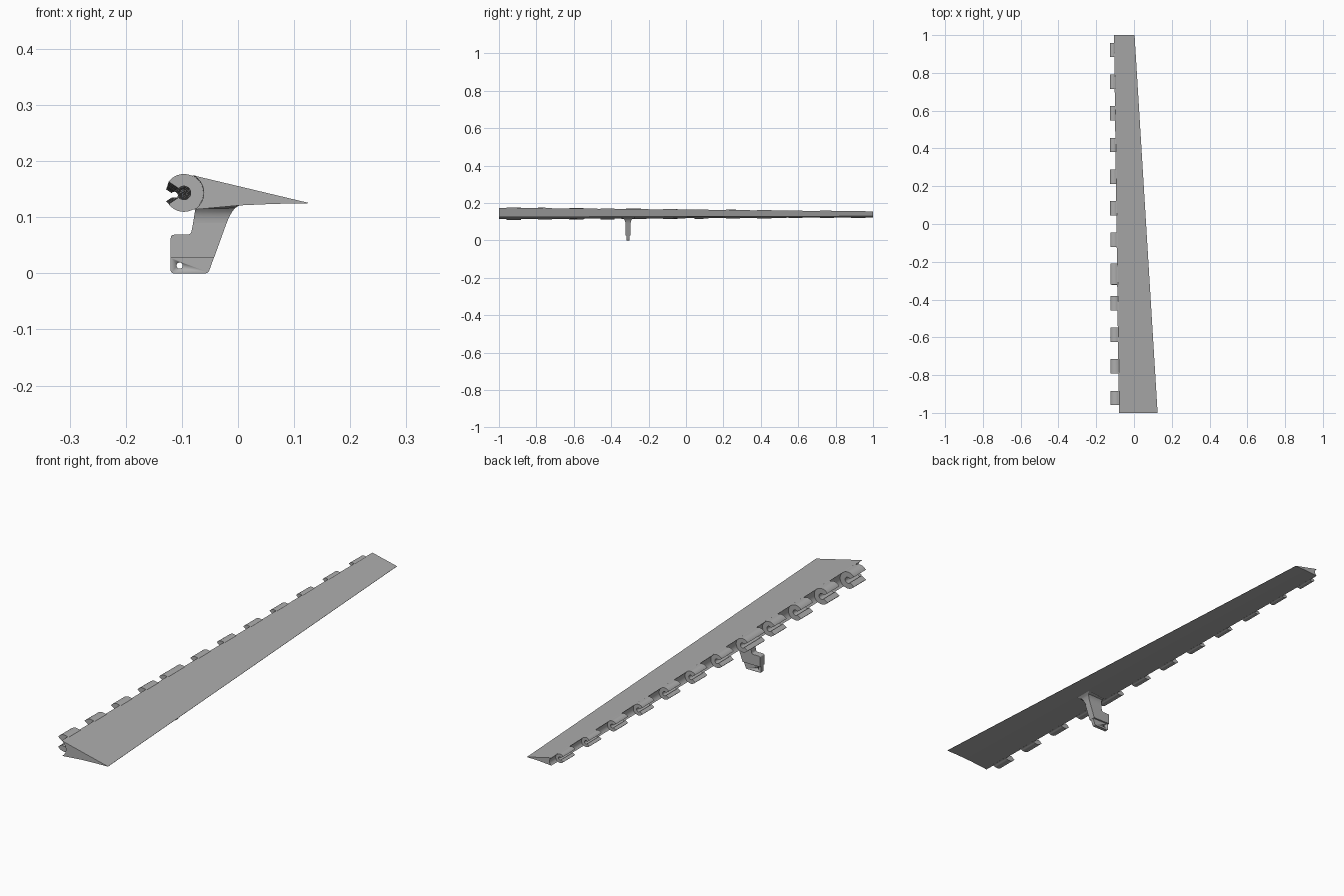
import bpy, bmesh
from math import sin, cos, radians
from mathutils import Vector

old = bpy.data.objects.get("Cube")
if old:
    bpy.data.objects.remove(old)

grey = bpy.data.materials.new("plain grey")
grey.use_nodes = True
grey.diffuse_color = (0.42, 0.42, 0.42, 1)
grey.node_tree.nodes["Principled BSDF"].inputs["Base Color"].default_value = (0.42, 0.42, 0.42, 1)


def loft(name, rings):
    """Skin closed rings of points and cap both ends."""
    bm = bmesh.new()
    loops = [[bm.verts.new(p) for p in ring] for ring in rings]
    n = len(loops[0])
    for a, b in zip(loops, loops[1:]):
        for i in range(n):
            j = (i + 1) % n
            bm.faces.new((a[i], a[j], b[j], b[i]))
    bm.faces.new(loops[0])
    bm.faces.new(loops[-1])
    bmesh.ops.recalc_face_normals(bm, faces=bm.faces)
    mesh = bpy.data.meshes.new(name)
    bm.to_mesh(mesh)
    bm.free()
    mesh.materials.append(grey)
    obj = bpy.data.objects.new(name, mesh)
    bpy.context.collection.objects.link(obj)
    bpy.ops.object.select_all(action='DESELECT')
    obj.select_set(True)
    bpy.context.view_layer.objects.active = obj
    bpy.ops.object.shade_smooth_by_angle(angle=radians(30))
    return obj


def lerp(a, b, t):
    return a + (b - a) * t


def axis(y):
    """Hinge centre and radius, tapering towards the back."""
    t = (y + 1) / 2
    return lerp(-0.096, -0.114, t), lerp(0.1435, 0.139, t), lerp(0.034, 0.0175, t)


def arc(cx, cz, r, start, end, steps):
    angles = [radians(lerp(start, end, i / steps)) for i in range(steps + 1)]
    return [(cx + r * cos(a), cz + r * sin(a)) for a in angles]


# Tapered flap with a concave leading edge
def flap_ring(y):
    t = (y + 1) / 2
    cx, cz, r = axis(y)
    pts = arc(cx, cz, r * 1.03, -58, 63, 16)
    tail, tz = lerp(0.125, 0.003, t), lerp(0.125, 0.129, t)
    lx, lz = pts[0]
    pts.append((tail, tz + 0.0008))
    pts.append((tail, tz))
    for f, rise in ((0.7, 0.9), (0.4, 0.66)):
        pts.append((lerp(lx, tail, f), lerp(lz, tz, rise)))
    return [(x, y, z) for x, z in pts]


loft("flap", [flap_ring(-1), flap_ring(1)])


# Open hinge knuckles, mouth facing the leading side
def knuckle_ring(y):
    cx, cz, r = axis(y)
    pts = arc(cx, cz, r, -144, -60, 12)
    pts += arc(cx, cz, r * 1.1, -52, 56, 14)
    pts += arc(cx, cz, r, 64, 144, 12)
    pts += arc(cx, cz, r * 0.36, 140, -140, 24)
    return [(x, y, z) for x, z in pts]


for i in range(12):
    mid = 0.921 - i * 0.1675
    back, front = mid + 0.038, mid - 0.038
    if i == 7:
        back, front = -0.21, -0.32
    loft(f"hinge_knuckle_{i + 1}", [knuckle_ring(front), knuckle_ring(back)])


# Control horn below the flap
HORN_Y = -0.31


def rounded(corners):
    """Round each (x, z, radius) corner with a short quadratic curve."""
    out = []
    n = len(corners)
    for i, (x, z, r) in enumerate(corners):
        p = Vector((x, z))
        if r == 0:
            out.append(p)
            continue
        a = p + (Vector(corners[i - 1][:2]) - p).normalized() * r
        b = p + (Vector(corners[(i + 1) % n][:2]) - p).normalized() * r
        for k in range(6):
            t = k / 5
            out.append(a * (1 - t) ** 2 + p * 2 * t * (1 - t) + b * t * t)
    return out


def plate(name, corners, half):
    pts = rounded(corners)
    return loft(name, [[(x, HORN_Y + s * half, z) for x, z in pts] for s in (-1, 1)])


plate("horn_arm", [(-0.12, 0.027, 0), (-0.043, 0.027, 0), (-0.01, 0.118, 0),
                   (-0.075, 0.116, 0), (-0.084, 0.069, 0.007), (-0.12, 0.069, 0.007)], 0.014)
tab = plate("horn_tab", [(-0.12, 0, 0.006), (-0.053, 0, 0.006),
                         (-0.043, 0.028, 0), (-0.12, 0.028, 0)], 0.007)

# Pin hole through the tab
hole = arc(-0.104, 0.014, 0.0055, 0, 345, 23)
cutter = loft("pin_hole_cutter", [[(x, HORN_Y + s * 0.05, z) for x, z in hole] for s in (-1, 1)])
cutter.hide_render = True
cutter.hide_viewport = True
cut = tab.modifiers.new("pin_hole", 'BOOLEAN')
cut.operation = 'DIFFERENCE'
cut.solver = 'EXACT'
cut.object = cutter

# Flared root blending the horn into the flap underside
rings = []
for k in range(7):
    t = k / 6
    z = lerp(0.09, 0.1215, t)
    flare = 1 - (1 - t * t) ** 0.5
    x0 = lerp(-0.08, -0.075, t)
    x1 = lerp(-0.02, -0.009, t) + 0.012 * flare
    h = 0.014 + 0.022 * flare
    rings.append([(x0, HORN_Y - h, min(z, 0.115)), (x1, HORN_Y - h, z),
                  (x1, HORN_Y + h, z), (x0, HORN_Y + h, min(z, 0.115))])
loft("horn_root", rings)
